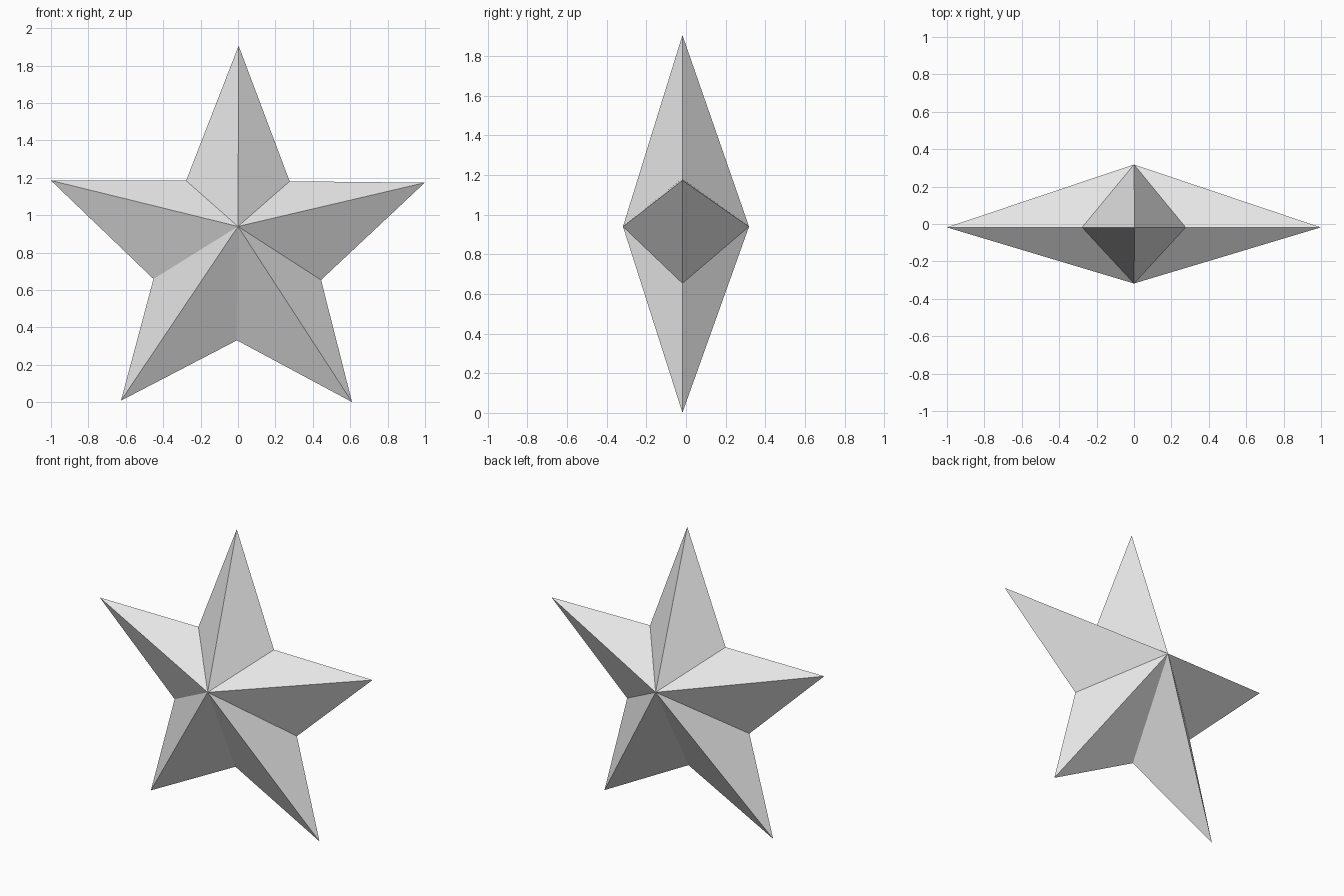
import bpy, bmesh
from math import sin, cos, pi

cube = bpy.data.objects.get("Cube")
if cube:
    bpy.data.objects.remove(cube, do_unlink=True)

POINTS = 5
RIM_Y = -0.018      # the rim sits slightly ahead of the middle
HALF_DEPTH = 0.318
TILT = 0.006        # slight clockwise lean


def ring_point(index, radius, centre_z):
    """Point on the rim, counted in half steps clockwise from the top."""
    angle = TILT + index * pi / POINTS
    return (radius * sin(angle) - 0.003, RIM_Y, centre_z + radius * cos(angle))


# One flat grey for the whole star
grey = bpy.data.materials.new("light grey")
grey.use_nodes = True
colour = (0.8, 0.8, 0.8, 1)
grey.diffuse_color = colour
grey.node_tree.nodes["Principled BSDF"].inputs["Base Color"].default_value = colour

bm = bmesh.new()

# Rim: tips alternate with notches
rim = []
for i in range(2 * POINTS):
    radius, centre_z = (0.471, 0.802) if i % 2 else (1.051, 0.855)
    rim.append(bm.verts.new(ring_point(i, radius, centre_z)))

# Facets fan from the rim to a front and a back peak
for side in (-1, 1):
    peak = bm.verts.new((0, side * HALF_DEPTH, 0.94))
    for i, vert in enumerate(rim):
        bm.faces.new((vert, rim[(i + 1) % len(rim)], peak))

bmesh.ops.recalc_face_normals(bm, faces=bm.faces)
mesh = bpy.data.meshes.new("faceted_star")
bm.to_mesh(mesh)
bm.free()
mesh.materials.append(grey)
star = bpy.data.objects.new("faceted_star", mesh)
bpy.context.collection.objects.link(star)
